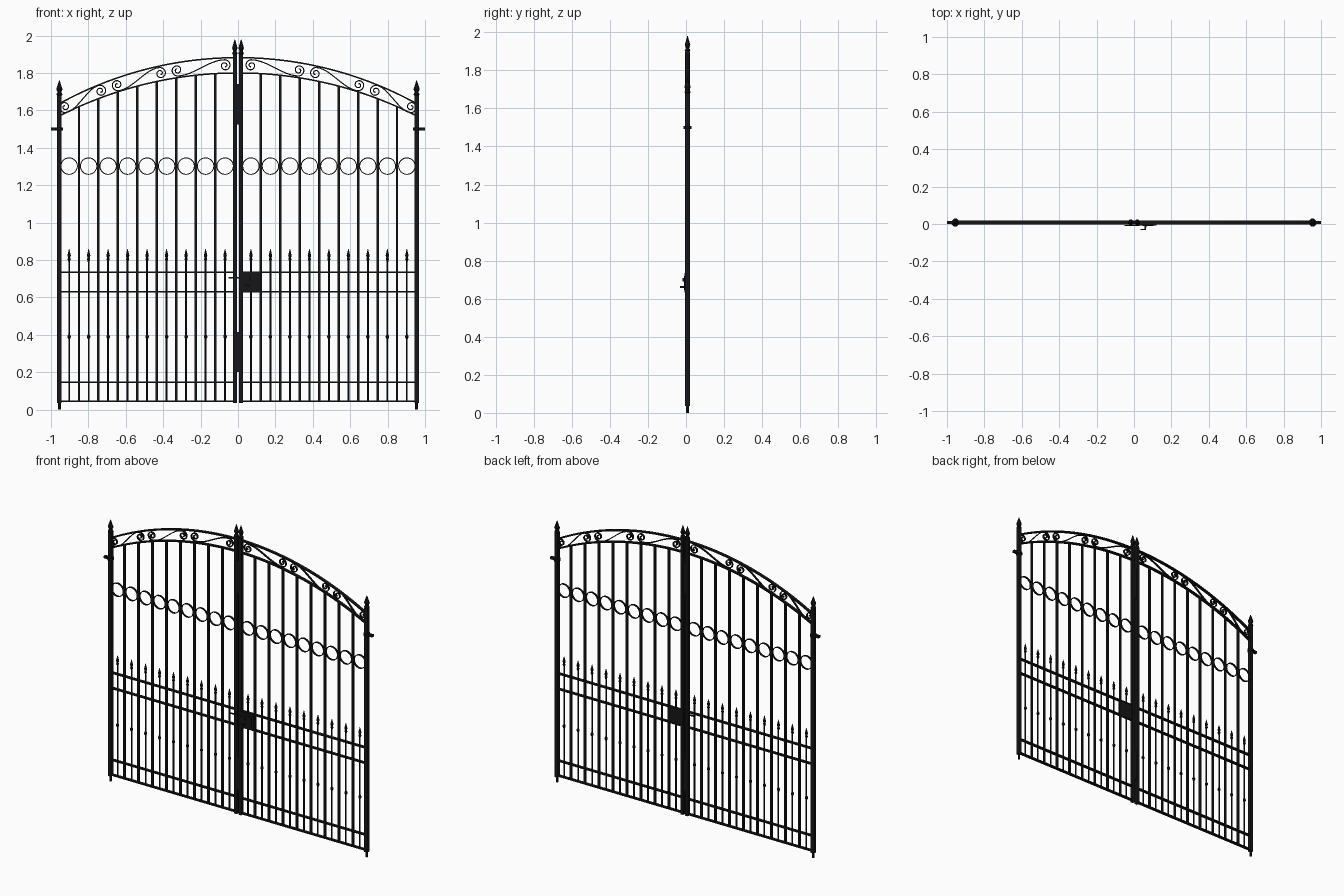
import bpy
import bmesh
import math
from mathutils import Matrix, Vector

cube = bpy.data.objects.get("Cube")
if cube:
    bpy.data.objects.remove(cube, do_unlink=True)

iron = bpy.data.materials.new("black_iron")
iron.use_nodes = True
iron.diffuse_color = (0.008, 0.008, 0.009, 1)
iron.node_tree.nodes["Principled BSDF"].inputs["Base Color"].default_value = iron.diffuse_color

Y = 0.008                # plane of the gate
OUTER, INNER = 0.955, 0.017
BAYS = 9
STEP = (OUTER - INNER) / BAYS


def finish(name, bm):
    bmesh.ops.recalc_face_normals(bm, faces=bm.faces)
    mesh = bpy.data.meshes.new(name)
    bm.to_mesh(mesh)
    bm.free()
    mesh.materials.append(iron)
    obj = bpy.data.objects.new(name, mesh)
    bpy.context.collection.objects.link(obj)
    return obj


def box(bm, x0, x1, z0, z1, depth, y=Y):
    size = Matrix.Diagonal((x1 - x0, depth, z1 - z0, 1))
    place = Matrix.Translation(((x0 + x1) / 2, y, (z0 + z1) / 2))
    bmesh.ops.create_cube(bm, size=1, matrix=place @ size)


def lathe(bm, x, profile, sides=8):
    """Turned piece from (radius, height) pairs."""
    rings = []
    for r, z in profile:
        rings.append([bm.verts.new((x + r * math.cos(a), Y + r * math.sin(a), z))
                      for a in (math.tau * (i + 0.5) / sides for i in range(sides))])
    for low, high in zip(rings, rings[1:]):
        for i in range(sides):
            j = (i + 1) % sides
            bm.faces.new((low[i], low[j], high[j], high[i]))
    bm.faces.new(rings[0])
    bm.faces.new(rings[-1])


def strip(bm, path, thick, depth, closed=False, y=Y):
    """Flat iron strip bent along an (x, z) path."""
    n = len(path)
    rows = []
    for i, p in enumerate(path):
        a = path[(i - 1) % n] if closed or i else p
        b = path[(i + 1) % n] if closed or i < n - 1 else p
        t = (Vector(b) - Vector(a)).normalized() * thick / 2
        rows.append([bm.verts.new((p[0] - t.y * s, y + d * depth / 2, p[1] + t.x * s))
                     for s, d in ((1, 1), (1, -1), (-1, -1), (-1, 1))])
    for i in range(n if closed else n - 1):
        a, b = rows[i], rows[(i + 1) % n]
        for k in range(4):
            m = (k + 1) % 4
            bm.faces.new((a[k], a[m], b[m], b[k]))
    if not closed:
        bm.faces.new(rows[0])
        bm.faces.new(rows[-1])


def arch(x, crown, end):
    """Height of a circular arch that drops from crown to end at the outer post."""
    sag = crown - end
    r = (OUTER ** 2 + sag ** 2) / (2 * sag)
    return crown - r + math.sqrt(r * r - x * x)


def top_arch(x):
    return arch(x, 1.882, 1.636)


def low_arch(x):
    return arch(x, 1.8, 1.57)


def spiral(cx, cz, radius, start, turn):
    """Points from the eye of a scroll outwards, ending at angle start."""
    n = 30
    return [(cx + radius * (0.2 + 0.8 * i / n) * math.cos(start - turn * (1 - i / n)),
             cz + radius * (0.2 + 0.8 * i / n) * math.sin(start - turn * (1 - i / n)))
            for i in range(n + 1)]


def scroll(xa, xb, radius):
    """S-shaped scroll lying between the two arches."""
    za, zb = ((top_arch(x) + low_arch(x)) / 2 for x in (xa, xb))
    way = 1 if xb > xa else -1
    first = spiral(xa, za, radius, -math.pi / 2, way * 3 * math.pi)
    last = spiral(xb, zb, radius, math.pi / 2, way * 3 * math.pi)[::-1]
    p, q = first[-1], last[0]
    link = []
    for i in range(1, 12):
        t = i / 12
        s = t * t * (3 - 2 * t)
        link.append((p[0] + (q[0] - p[0]) * t, p[1] + (q[1] - p[1]) * s))
    return first + link + last


def spire(x, z, width, tall):
    return [(width * 0.55, z), (width, z + tall * 0.12), (width * 0.6, z + tall * 0.25),
            (width, z + tall * 0.45), (width * 0.1, z + tall)]


for side, s in (("left", 1), ("right", -1)):
    def part(name, bm, side=side):
        return finish(side + "_" + name, bm)

    # Posts with pointed finials
    bm = bmesh.new()
    box(bm, s * OUTER - 0.0115, s * OUTER + 0.0115, 0.035, 1.68, 0.024)
    lathe(bm, s * OUTER, [(0.008, 0), (0.008, 0.04)])
    lathe(bm, s * OUTER, spire(0, 1.675, 0.018, 0.085))
    part("outer_post", bm)
    bm = bmesh.new()
    box(bm, s * INNER - 0.0105, s * INNER + 0.0105, 0.035, 1.9, 0.024)
    lathe(bm, s * INNER, spire(0, 1.895, 0.016, 0.085))
    part("centre_post", bm)

    # Hinge arm and collar
    bm = bmesh.new()
    x0, x1 = sorted((s * 0.935, s))
    box(bm, x0, x1, 1.492, 1.508, 0.018)
    lathe(bm, s * OUTER, [(0.022, 1.492), (0.022, 1.508)])
    part("hinge", bm)

    # Horizontal rails
    bm = bmesh.new()
    x0, x1 = sorted((s * INNER, s * OUTER))
    for z in (0.046, 0.147, 0.63, 0.734):
        box(bm, x0, x1, z - 0.004, z + 0.004, 0.02)
    part("rails", bm)

    # Arched top strips
    bm = bmesh.new()
    xs = [s * (INNER + (OUTER - INNER) * i / 32) for i in range(33)]
    for curve in (top_arch, low_arch):
        strip(bm, [(x, curve(x)) for x in xs], 0.008, 0.02)
    part("arches", bm)

    # Long bars, up to the lower arch
    bm = bmesh.new()
    for i in range(1, BAYS):
        x = s * (INNER + STEP * i)
        box(bm, x - 0.006, x + 0.006, 0.046, low_arch(x), 0.012)
    part("long_bars", bm)

    # Short spear-headed bars and the rings above them
    spears, rings = bmesh.new(), bmesh.new()
    for i in range(BAYS):
        x = s * (INNER + STEP * (i + 0.5))
        lathe(spears, x, [(0.005, 0.046), (0.005, 0.378), (0.010, 0.386), (0.010, 0.394),
                          (0.005, 0.402), (0.005, 0.79)] + spire(x, 0.795, 0.010, 0.065))
        strip(rings, [(x + 0.044 * math.cos(a), 1.302 + 0.044 * math.sin(a))
                      for a in (math.tau * k / 32 for k in range(32))], 0.005, 0.012, True)
    part("spear_bars", spears)
    part("rings", rings)

    # Scrollwork between the arches
    bm = bmesh.new()
    for xa, xb in ((0.925, 0.735), (0.645, 0.415), (0.325, 0.07)):
        strip(bm, scroll(s * xa, s * xb, 0.031), 0.006, 0.012)
    part("scrolls", bm)

# Cover plates over the gap between the leaves
bm = bmesh.new()
for z0, z1 in ((0.2, 0.415), (1.525, 1.74)):
    box(bm, -0.016, 0.022, z0, z1, 0.022)
finish("gap_plates", bm)

# Lock case, latch bolt and handle
bm = bmesh.new()
box(bm, 0.015, 0.12, 0.632, 0.735, 0.022, 0.004)
box(bm, 0.045, 0.105, 0.645, 0.72, 0.004, -0.008)
finish("lock_case", bm)
bm = bmesh.new()
box(bm, -0.05, 0.03, 0.702, 0.71, 0.006, -0.008)
finish("latch_bolt", bm)
bm = bmesh.new()
box(bm, 0.055, 0.063, 0.655, 0.668, 0.022, -0.019)
box(bm, 0.035, 0.063, 0.655, 0.668, 0.005, -0.03)
box(bm, 0.06, 0.068, 0.69, 0.71, 0.012, -0.013)
finish("lock_handle", bm)
